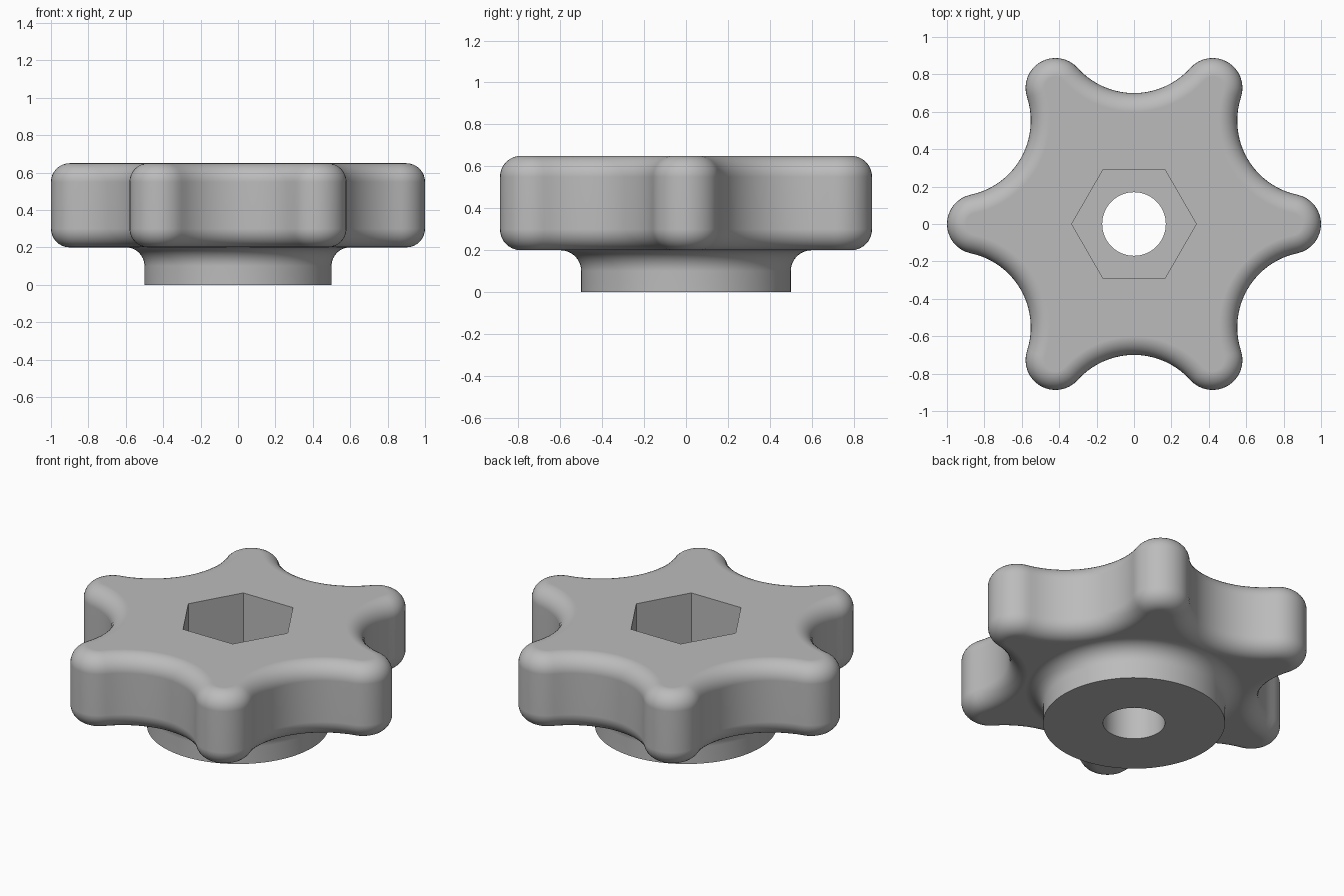
import bpy, bmesh
from math import sin, cos, pi, atan2, hypot, radians

if "Cube" in bpy.data.objects:
    bpy.data.objects.remove(bpy.data.objects["Cube"], do_unlink=True)

LOBES = 6
TOP, BASE, ROUND = 0.65, 0.2, 0.1         # head top, head underside, edge rounding
TIP_R, TIP_C = 0.16, 0.84                 # lobe circle radius and centre distance
DIP_R, DIP_C = 0.405, 1.105               # hollow circle radius and centre distance
HUB_R, HUB_FILLET = 0.5, 0.099
HEX_R, BORE_R, POCKET_FLOOR = 0.333, 0.17, 0.25

grey = bpy.data.materials.new("plain grey")
grey.use_nodes = True
colour = (0.5, 0.5, 0.5, 1)
grey.diffuse_color = colour
grey.node_tree.nodes["Principled BSDF"].inputs["Base Color"].default_value = colour


def loft(name, rings):
    """Solid skinned over (points, z) rings of equal length, capped at both ends."""
    bm = bmesh.new()
    loops = [[bm.verts.new((x, y, z)) for x, y in pts] for pts, z in rings]
    for a, b in zip(loops, loops[1:]):
        n = len(a)
        for i in range(n):
            j = (i + 1) % n
            bm.faces.new((a[i], a[j], b[j], b[i]))
    bm.faces.new(loops[0][::-1])
    bm.faces.new(loops[-1])
    mesh = bpy.data.meshes.new(name)
    bm.to_mesh(mesh)
    bm.free()
    mesh.materials.append(grey)
    obj = bpy.data.objects.new(name, mesh)
    bpy.context.collection.objects.link(obj)
    return obj


def circle(r, n=96):
    return [(r * cos(2 * pi * i / n), r * sin(2 * pi * i / n)) for i in range(n)]


def star(inset):
    """Lobes and hollows as tangent arcs, offset inwards by inset."""
    half = pi / LOBES
    dx, dy = DIP_C * cos(half), DIP_C * sin(half)
    tangent = atan2(dy, dx - TIP_C)       # direction from lobe centre to hollow centre
    dip_start = tangent + pi
    dip_end = 2 * half - tangent + pi
    pts = []
    for k in range(LOBES):
        turn = 2 * half * k
        local = []
        for i in range(17):
            a = tangent * (i / 8 - 1)
            r = TIP_R - inset
            local.append((TIP_C + r * cos(a), r * sin(a)))
        for i in range(1, 20):
            a = dip_start + (dip_end - dip_start) * i / 20
            r = DIP_R + inset
            local.append((dx + r * cos(a), dy + r * sin(a)))
        pts += [(x * cos(turn) - y * sin(turn), x * sin(turn) + y * cos(turn))
                for x, y in local]
    return pts


# Lobed head with rounded upper and lower rims
arc = [i * pi / 16 for i in range(9)]
rings = [(star(ROUND * (1 - sin(a))), BASE + ROUND * (1 - cos(a))) for a in arc]
rings += [(star(ROUND * (1 - cos(a))), TOP - ROUND * (1 - sin(a))) for a in arc]
knob = loft("knob_body", rings)

# Round hub that flares into the underside
hub = [(circle(HUB_R), 0)]
hub += [(circle(HUB_R + HUB_FILLET * (1 - cos(a))), BASE - HUB_FILLET * (1 - sin(a)))
        for a in arc]
hub += [(circle(HUB_R), BASE + 0.1)]
hub = loft("hub", hub)

# Cutters for the hexagonal pocket and the through bore
pocket = loft("pocket_cutter", [(circle(HEX_R, 6), POCKET_FLOOR), (circle(HEX_R, 6), 1)])
bore = loft("bore_cutter", [(circle(BORE_R, 64), -0.2), (circle(BORE_R, 64), 0.9)])

bpy.ops.object.select_all(action='DESELECT')
knob.select_set(True)
bpy.context.view_layer.objects.active = knob
for tool, operation in ((hub, 'UNION'), (pocket, 'DIFFERENCE'), (bore, 'DIFFERENCE')):
    mod = knob.modifiers.new(tool.name, 'BOOLEAN')
    mod.operation, mod.solver, mod.object = operation, 'EXACT', tool
    bpy.ops.object.modifier_apply(modifier=mod.name)
    bpy.data.objects.remove(tool, do_unlink=True)

# Smooth rounded walls, crisp pocket and hub edges, flat caps
bpy.ops.object.shade_smooth_by_angle(angle=radians(35))
flat = knob.modifiers.new("flat_caps", 'WEIGHTED_NORMAL')
flat.keep_sharp = True
